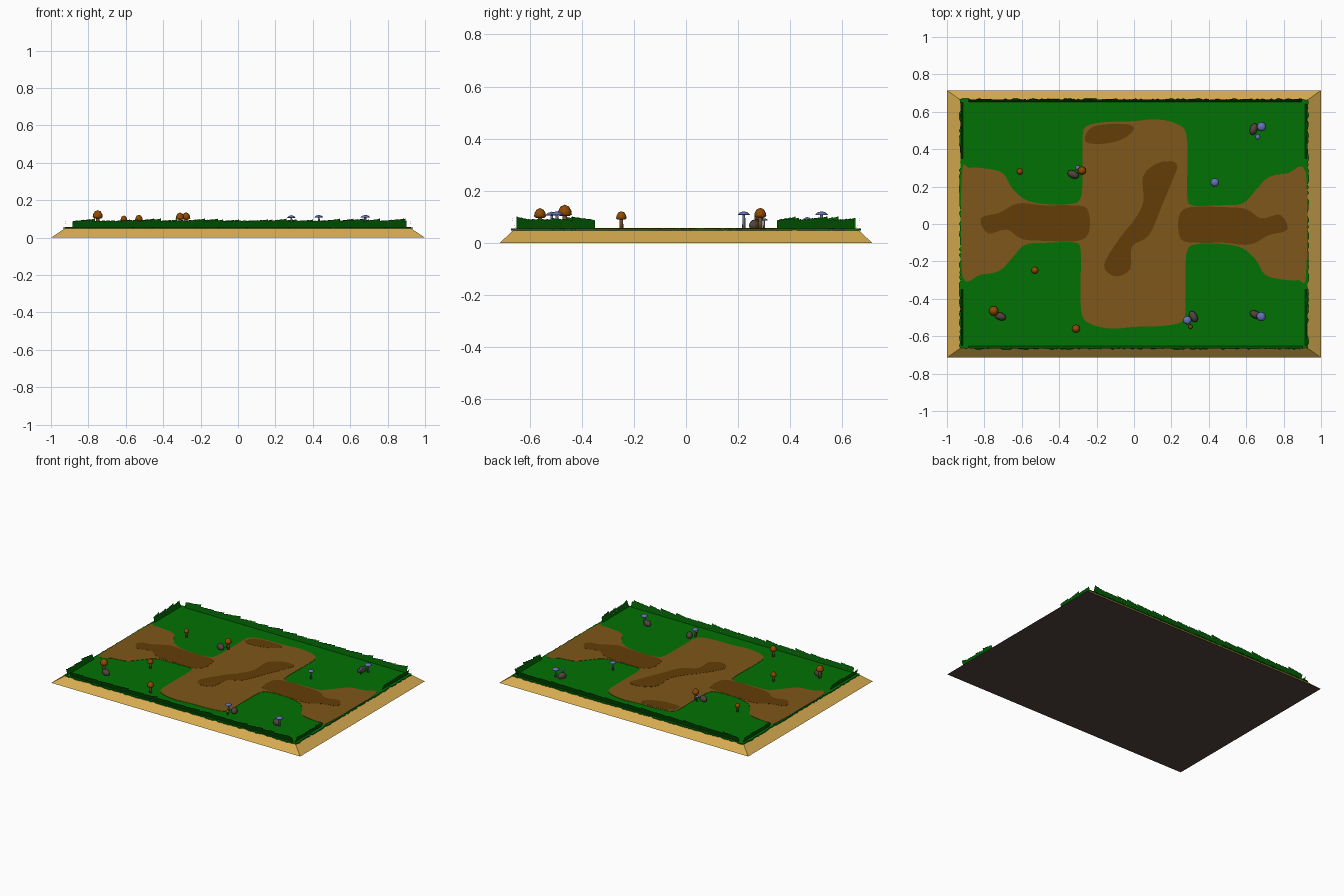
import bpy, bmesh, math, random
from mathutils import Vector

if "Cube" in bpy.data.objects:
    bpy.data.objects.remove(bpy.data.objects["Cube"])
random.seed(4)


def mat(name, r, g, b):
    m = bpy.data.materials.new(name)
    m.diffuse_color = (r, g, b, 1)
    m.use_nodes = True
    m.node_tree.nodes["Principled BSDF"].inputs["Base Color"].default_value = m.diffuse_color
    return m


SAND = mat("sand", .68, .41, .08)
GRASS = mat("grass_green", .0005, .165, .001)
BORDER = mat("dark_grass", .0005, .105, .001)
DIRT = mat("dirt_brown", .21, .095, .01)
DARK = mat("dark_dirt", .125, .048, .002)
RUST = mat("rust", .28, .068, .001)
BLUE = mat("blue_cap", .13, .17, .47)
ROCK = mat("rock_brown", .085, .058, .048)
STEM = mat("stem_brown", .17, .08, .025)
BLUE_STEM = mat("stem_blue_grey", .15, .16, .25)


def make(name, bm, *mats):
    bmesh.ops.recalc_face_normals(bm, faces=bm.faces)
    me = bpy.data.meshes.new(name)
    bm.to_mesh(me)
    bm.free()
    for m in mats:
        me.materials.append(m)
    ob = bpy.data.objects.new(name, me)
    bpy.context.collection.objects.link(ob)
    return ob


def plate(name, pts, z0, z1, m):
    """Flat slab from a closed outline."""
    bm = bmesh.new()
    f = bm.faces.new([bm.verts.new((x, y, z0)) for x, y in pts])
    top = bmesh.ops.extrude_face_region(bm, geom=[f])["geom"]
    for v in top:
        if isinstance(v, bmesh.types.BMVert):
            v.co.z = z1
    bmesh.ops.triangulate(bm, faces=[f for f in bm.faces if len(f.verts) > 4])
    return make(name, bm, m)


def smooth_loop(pts, n=4):
    """Closed Catmull-Rom curve through the points."""
    P = [Vector(p) for p in pts]
    out = []
    for i in range(len(P)):
        a, b, c, d = (P[(i + k) % len(P)] for k in (-1, 0, 1, 2))
        for j in range(n):
            t = j / n
            v = .5 * (2 * b + (c - a) * t + (2 * a - 5 * b + 4 * c - d) * t * t
                      + (3 * b - a - 3 * c + d) * t ** 3)
            out.append((max(-.925, min(.925, v.x)), v.y))
    return out


# bevelled sand base with dark underside
bm = bmesh.new()
lo = [bm.verts.new((sx, sy * .715, 0)) for sx, sy in ((-1, -1), (1, -1), (1, 1), (-1, 1))]
hi = [bm.verts.new((v.co.x * .925, v.co.y * .925, .05)) for v in lo]
bm.faces.new(lo)
bm.faces.new(hi)
for i in range(4):
    bm.faces.new((lo[i], lo[(i + 1) % 4], hi[(i + 1) % 4], hi[i]))
for f in bm.faces:
    if f.calc_center_median().z < .001:
        f.material_index = 1
make("base", bm, SAND, ROCK)

# grass ground with a ragged rim
rim = []
corners = [Vector(c) for c in ((-.93, -.665), (.93, -.665), (.93, .665), (-.93, .665))]
for i in range(4):
    a, b = corners[i], corners[(i + 1) % 4]
    d = (b - a).normalized()
    out = Vector((d.y, -d.x))
    n = int((b - a).length / .015)
    for k in range(n):
        p = a.lerp(b, k / n) + out * random.uniform(-.004, .007)
        rim.append((p.x, p.y))
plate("grass_ground", rim, .048, .055, GRASS)

# dirt path: half outline, repeated by a half turn, over a rust coloured bed
half = [(-.92, .27), (-.88, .3), (-.78, .295), (-.7, .27), (-.65, .19), (-.58, .13), (-.48, .107),
        (-.34, .107), (-.285, .14), (-.275, .28), (-.275, .47), (-.25, .525), (-.15, .545), (0, .55),
        (.12, .56), (.23, .535), (.28, .48), (.285, .3), (.285, .15), (.31, .1), (.45, .1),
        (.58, .11), (.65, .18), (.72, .25), (.82, .27), (.92, .27)]
outline = smooth_loop(half + [(-x, -y) for x, y in half])
plate("path_bed", outline, .05, .0569, RUST)
plate("dirt_path", outline, .0565, .0570, DIRT)

# dark worn patches on the path
worn = [(-.16, -.22), (-.1, -.28), (-.02, -.24), (-.01, -.12), (.08, -.06), (.15, .1), (.2, .22),
        (.23, .32), (.14, .33), (.05, .26), (.05, .12), (0, .02), (-.08, -.08)]
plate("worn_patch", smooth_loop(worn), .056, .0578, DARK)
back = [(-.26, .44), (-.15, .43), (-.05, .46), (0, .51), (-.05, .535), (-.22, .52)]
trail = [(-.82, .03), (-.72, .06), (-.62, .11), (-.48, .1), (-.34, .1), (-.25, .08), (-.24, -.04),
         (-.3, -.09), (-.48, -.09), (-.6, -.08), (-.68, -.03), (-.78, -.05)]
for s in (1, -1):
    plate("worn_trail", smooth_loop([(s * x, s * y) for x, y in trail]), .056, .0578, DARK)
plate("worn_back_patch", smooth_loop(back), .056, .0578, DARK)


# jagged grass borders leaning outward
def border(name, a, b, base=.087):
    a, b = Vector(a), Vector(b)
    d = (b - a).normalized()
    out = Vector((d.y, -d.x))
    if out.dot(a + b) < 0:
        out = -out
    bm = bmesh.new()
    L, s = (b - a).length, 0.0
    while s < L - .01:
        w = min(random.uniform(.07, .13), L - s)
        rise = random.choice((.003, .007, .012))
        n = 4
        for k in range(n):       # each tuft climbs in small teeth
            q = []
            for t, top in ((k, 0), (k + 1, 0), (k + 1, 1), (k, 1)):
                p = a + d * (s + w * t / n)
                z = .052
                if top:
                    z = base + rise * (t / n) + (.003 if t > k else 0)
                    p = p + out * (.012 + (z - base) * .4)
                q.append(bm.verts.new((p.x, p.y, z)))
            bm.faces.new(q)
        s += w
    bmesh.ops.solidify(bm, geom=list(bm.faces), thickness=.006)
    return make(name, bm, BORDER)


for s in (-1, 1):
    border("long_border", (-.885, s * .652), (.9, s * .652))
    for t in (-1, 1):
        border("side_border", (s * .912, t * .35), (s * .912, t * .65))


def lathe(name, x, y, profile, n, m):
    """Turned solid from (radius, z) points, zero radius closes it."""
    bm = bmesh.new()
    rings = []
    for r, z in profile:
        if r == 0:
            rings.append([bm.verts.new((x, y, z))] * n)
        else:
            rings.append([bm.verts.new((x + r * math.cos(math.tau * i / n),
                                        y + r * math.sin(math.tau * i / n), z)) for i in range(n)])
    for A, B in zip(rings, rings[1:]):
        for i in range(n):
            j = (i + 1) % n
            bm.faces.new(list(dict.fromkeys((A[i], A[j], B[j], B[i]))))
    ob = make(name, bm, m)
    for p in ob.data.polygons:
        p.use_smooth = True
    return ob


# domed rust mushrooms: x, y, cap radius, top height
for x, y, r, z in ((-.61, .28, .018, .118), (-.53, -.248, .02, .122), (-.75, -.465, .027, .147),
                   (-.31, -.56, .023, .134), (-.278, .285, .023, .135), (.302, -.55, .012, .09)):
    h = r * 1.7
    lathe("rust_cap", x, y, [(0, z - h * .8), (r * .7, z - h * .95), (r, z - h * .8), (r * .92, z - h * .5),
                             (r * .6, z - h * .15), (0, z)], 12, RUST)
    lathe("rust_stem", x, y, [(0, .052), (r * .42, .052), (r * .3, z - h * .7), (0, z - h * .7)], 8, STEM)

# flat blue mushrooms
for x, y, r, z in ((.682, .52, .025, .122), (.662, .465, .014, .1), (.432, .222, .023, .122),
                   (.68, -.495, .025, .122), (.285, -.515, .023, .12), (-.3, .3, .014, .095)):
    h = r * .6
    lathe("blue_cap", x, y, [(0, z - h * .7), (r * .9, z - h), (r, z - h * .85), (r * .6, z - h * .3),
                             (0, z)], 12, BLUE)
    lathe("blue_stem", x, y, [(0, .052), (r * .3, .052), (r * .2, z - h * .6), (0, z - h * .6)],
          8, BLUE_STEM)

# rounded rocks: x, y, turn in degrees
for x, y, a in ((.64, .507, 70), (-.325, .265, -25), (-.715, -.494, -20), (.318, -.495, -60), (.65, -.485, -25)):
    bpy.ops.mesh.primitive_ico_sphere_add(subdivisions=2, radius=1, location=(x, y, .067),
                                          rotation=(0, 0, math.radians(a)))
    ob = bpy.context.object
    ob.name = "rock"
    ob.scale = (.033, .021, .024)
    ob.data.materials.append(ROCK)
    bpy.ops.object.shade_smooth_by_angle()
